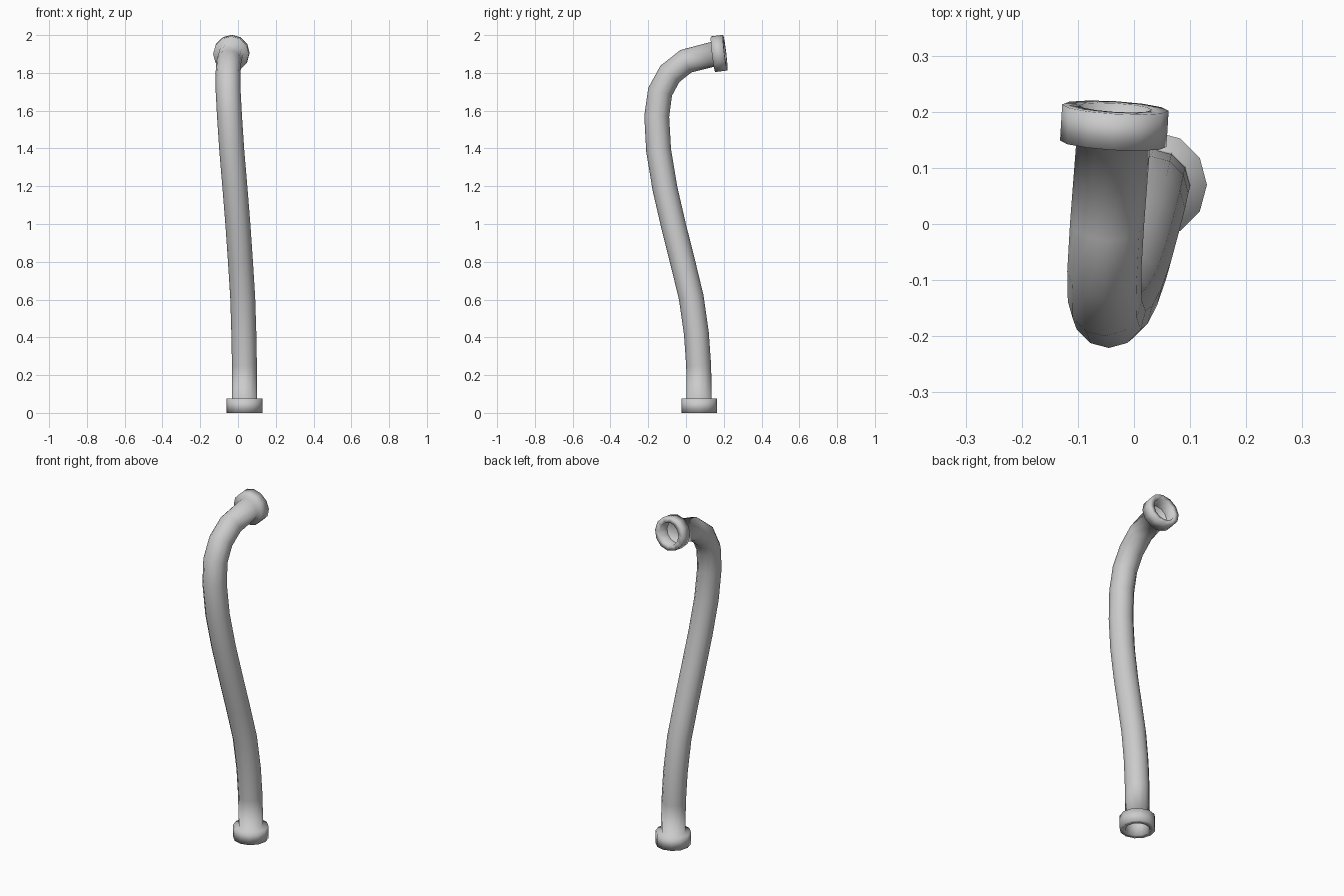
import bpy, bmesh, math
from mathutils import Vector

if "Cube" in bpy.data.objects:
    bpy.data.objects.remove(bpy.data.objects["Cube"])

SIDES = 12
R_PIPE, R_COLLAR, R_BORE = 0.066, 0.095, 0.065

# Centre line of the pipe between the two collars
path = [Vector(p) for p in (
    (0.035, 0.07, 0.075), (0.034, 0.067, 0.25), (0.031, 0.055, 0.42),
    (0.025, 0.028, 0.61), (0.013, -0.018, 0.80), (0.0, -0.066, 0.99),
    (-0.016, -0.112, 1.19), (-0.033, -0.145, 1.39), (-0.045, -0.155, 1.57),
    (-0.052, -0.137, 1.70), (-0.053, -0.085, 1.795),
    (-0.048, 0.0, 1.862), (-0.037, 0.143, 1.899))]
down = Vector((0, 0, -1))
out = Vector((0.06, 0.99, 0.12)).normalized()


def collar(base, axis, length):
    """Rings from the pipe out over the collar and back into its bore."""
    end = base + axis * length
    return [(base, R_PIPE), (base, R_COLLAR), (end, R_COLLAR),
            (end, R_BORE), (base, R_BORE - 0.001)]


# Ring list: bottom collar, pipe, top collar
rings = [(c, -down, r) for c, r in reversed(collar(path[0], down, 0.075))]
for a, b, c in zip(path, path[1:], path[2:]):
    tangent = ((b - a).normalized() + (c - b).normalized()).normalized()
    rings.append((b, tangent, R_PIPE))
rings += [(c, out, r) for c, r in collar(path[-1], out, 0.065)]

# Loft the rings into one hollow skin
bm = bmesh.new()
loops = []
for centre, t, r in rings:
    u = Vector((1, 0, 0))
    u = (u - t * u.dot(t)).normalized()
    v = t.cross(u)
    loops.append([bm.verts.new(centre + r * (u * math.cos(a) + v * math.sin(a)))
                  for a in (2 * math.pi * i / SIDES for i in range(SIDES))])
for lo, hi in zip(loops, loops[1:]):
    for i in range(SIDES):
        j = (i + 1) % SIDES
        bm.faces.new((lo[i], lo[j], hi[j], hi[i]))

mesh = bpy.data.meshes.new("curved_pipe")
bm.to_mesh(mesh)
bm.free()
mesh.shade_smooth()
pipe = bpy.data.objects.new("curved_pipe", mesh)
bpy.context.collection.objects.link(pipe)
